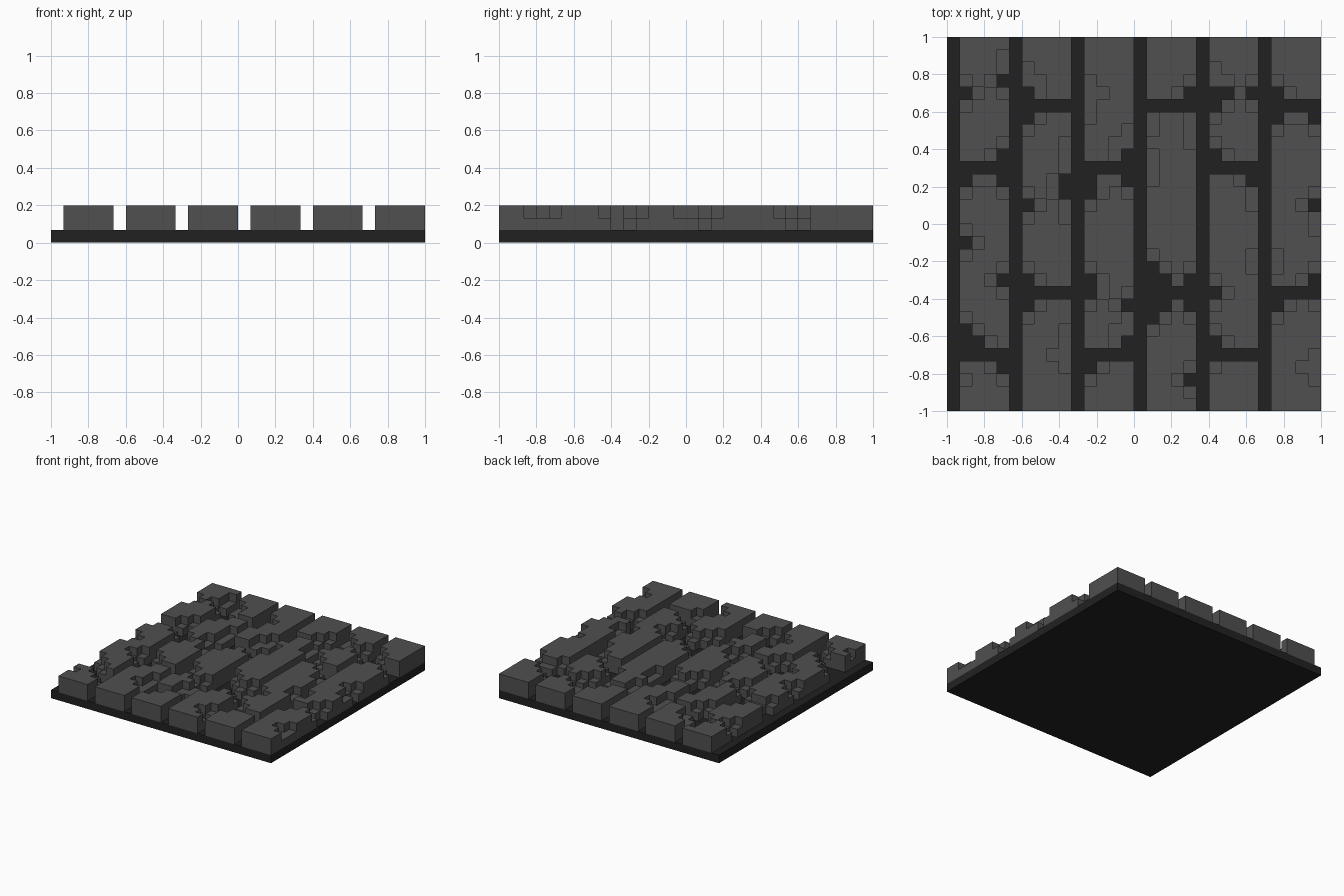
import bpy
import bmesh

cube = bpy.data.objects.get("Cube")
if cube:
    bpy.data.objects.remove(cube, do_unlink=True)

N = 30                 # cells along each side
S = 2.0 / N            # cell size
BASE, FULL = 1, 3      # heights in cells


def material(name, value):
    mat = bpy.data.materials.new(name)
    mat.use_nodes = True
    colour = (value, value, value, 1)
    mat.diffuse_color = colour
    bsdf = mat.node_tree.nodes["Principled BSDF"]
    bsdf.inputs["Base Color"].default_value = colour
    bsdf.inputs["Roughness"].default_value = 0.9
    return mat


stone_grey = material("stone grey", 0.08)
mortar_black = material("mortar black", 0.0155)

# Chips through the whole stone, as column: rows counted from the back
DEEP = {
    1: (4, 11, 16, 23, 24), 2: (24,), 4: (3, 9, 11, 19, 26),
    6: (4, 6, 13, 19, 21), 9: (11, 12),
    11: (11, 12, 19, 20, 26), 14: (9, 11, 21, 24),
    16: (18, 19, 21, 22), 17: (19, 21), 19: (4, 19, 21, 27),
    21: (4, 5, 9, 20, 24), 22: (4,), 24: (4, 11),
    26: (4, 6, 21), 29: (6, 13, 19),
}
# Extra chips in the top layer only
SHALLOW = {
    1: (27,), 4: (1,),
    6: (2,), 7: (3,), 8: (25,), 9: (8, 9, 14, 23, 24, 25, 26),
    11: (3, 4, 5, 6), 12: (4,), 13: (8, 23), 14: (7,),
    16: (6, 7, 9, 10, 11), 19: (6, 7, 8),
    21: (2, 26), 24: (13, 17, 18),
    26: (17, 18), 28: (26,), 29: (15, 21, 25, 26, 27),
}


def stone_cell(c, r):
    """True where a stone stands; joints run between columns and ends."""
    if not (0 <= c < N and 0 <= r < N) or c % 5 == 0:
        return False
    return r % 15 != (10 if (c // 5) % 2 == 0 else 5)


# Height of every cell: chips lower their own cell and graze the neighbours
height = {(c, r): FULL if stone_cell(c, r) else BASE
          for c in range(N) for r in range(N)}


def lower(c, r, level):
    if (c, r) in height:
        height[c, r] = min(height[c, r], level)


for c, rows in SHALLOW.items():
    for r in rows:
        lower(c, r, 2)
for c, rows in DEEP.items():
    for r in rows:
        lower(c, r, BASE)
        for dc, dr in ((1, 0), (-1, 0), (0, 1), (0, -1)):
            lower(c + dc, r + dr, 2)


def finish(bm, name, mat):
    bmesh.ops.remove_doubles(bm, verts=bm.verts, dist=1e-4)
    bmesh.ops.dissolve_limit(bm, angle_limit=0.01, verts=bm.verts, edges=bm.edges)
    mesh = bpy.data.meshes.new(name)
    bm.to_mesh(mesh)
    bm.free()
    mesh.materials.append(mat)
    obj = bpy.data.objects.new(name, mesh)
    bpy.context.collection.objects.link(obj)


def build_stone(name, cols, rows):
    """Stepped block: a top for each cell and walls down to lower neighbours."""
    bm = bmesh.new()

    def quad(points):
        bm.faces.new([bm.verts.new((-1 + x * S, 1 - y * S, z * S)) for x, y, z in points])

    for c in cols:
        for r in rows:
            h = height[c, r]
            if h == BASE:
                continue
            corners = [(c, r + 1), (c + 1, r + 1), (c + 1, r), (c, r)]
            quad([(x, y, h) for x, y in corners])
            sides = [(c, r + 1), (c + 1, r), (c, r - 1), (c - 1, r)]
            for k, side in enumerate(sides):
                (x0, y0), (x1, y1) = corners[k], corners[(k + 1) % 4]
                inside = side[0] in cols and side[1] in rows
                floor = height[side] if inside else BASE
                for z in range(floor, h):
                    quad([(x0, y0, z), (x1, y1, z), (x1, y1, z + 1), (x0, y0, z + 1)])
    finish(bm, name, stone_grey)


# Paving stones in six columns with staggered end joints
for block in range(6):
    joint = 10 if block % 2 == 0 else 5
    spans = ((0, joint), (joint + 1, joint + 15), (joint + 16, N))
    for i, (start, end) in enumerate(spans):
        build_stone(f"paving_stone_{block + 1}_{i + 1}",
                    range(block * 5 + 1, block * 5 + 5), range(start, end))

# Dark mortar slab underneath
bm = bmesh.new()
bmesh.ops.create_cube(bm, size=1)
for v in bm.verts:
    v.co = (v.co.x * 2, v.co.y * 2, (v.co.z + 0.5) * S)
finish(bm, "mortar_slab", mortar_black)
